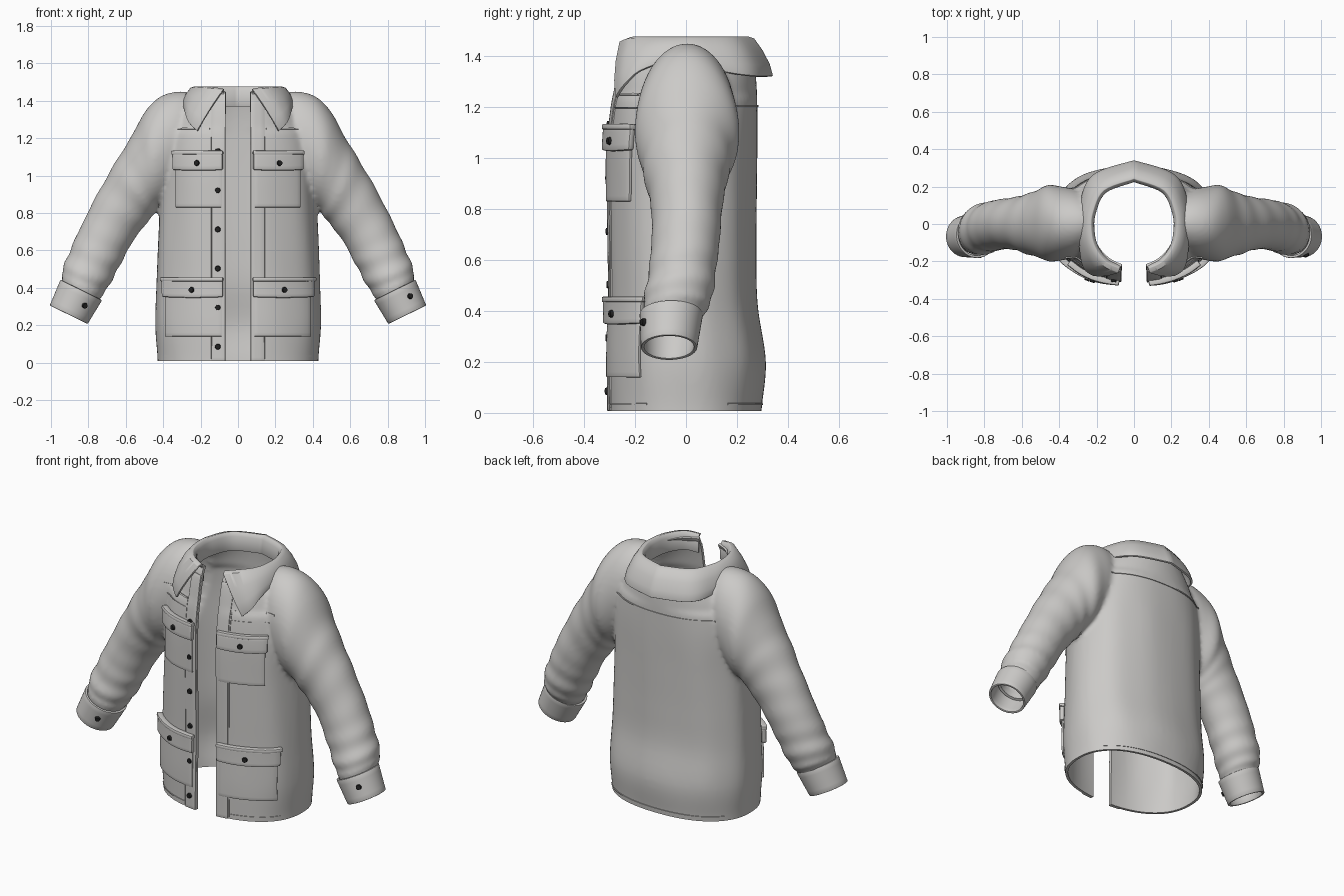
import bpy, bmesh, math
from mathutils import Vector
from mathutils.bvhtree import BVHTree

if "Cube" in bpy.data.objects:
    bpy.data.objects.remove(bpy.data.objects["Cube"])


def material(name, rgb):
    m = bpy.data.materials.new(name)
    m.use_nodes = True
    m.diffuse_color = (*rgb, 1)
    m.node_tree.nodes["Principled BSDF"].inputs["Base Color"].default_value = (*rgb, 1)
    return m


CLOTH = material("grey_cloth", (0.6, 0.59, 0.575))
BLACK = material("black_button", (0.015, 0.015, 0.015))
parts = []


def add(name, bm, mat):
    mesh = bpy.data.meshes.new(name)
    bm.to_mesh(mesh)
    bm.free()
    ob = bpy.data.objects.new(name, mesh)
    bpy.context.scene.collection.objects.link(ob)
    mesh.materials.append(mat)
    parts.append(ob)
    return ob


def skin(bm, rows, wrap=False, caps=False):
    """Join rows of points with quads."""
    vs = [[bm.verts.new(p) for p in r] for r in rows]
    n = len(vs[0])
    for a, b in zip(vs, vs[1:]):
        for i in range(n if wrap else n - 1):
            j = (i + 1) % n
            bm.faces.new((a[i], a[j], b[j], b[i]))
    if caps:
        bm.faces.new(vs[0])
        bm.faces.new(vs[-1])
    bmesh.ops.recalc_face_normals(bm, faces=bm.faces)


def spline(keys, steps):
    """Smooth interpolation through tuples of numbers."""
    keys = [Vector(k) for k in keys]
    out = []
    for i in range(len(keys) - 1):
        p0, p1, p2 = keys[max(i - 1, 0)], keys[i], keys[i + 1]
        p3 = keys[min(i + 2, len(keys) - 1)]
        for s in range(steps):
            t = s / steps
            m1, m2 = (p2 - p0) * 0.5, (p3 - p1) * 0.5
            out.append(p1 + m1 * t + ((p2 - p1) * 3 - m1 * 2 - m2) * t ** 2
                       + ((p1 - p2) * 2 + m1 + m2) * t ** 3)
    return out + [keys[-1]]


def bake(ob):
    """Replace the mesh by its modified version."""
    dg = bpy.context.evaluated_depsgraph_get()
    ob.data = bpy.data.meshes.new_from_object(ob.evaluated_get(dg))
    ob.modifiers.clear()


def thicken(ob, thickness, offset=0.0, bevel=0.0):
    mod = ob.modifiers.new("thickness", "SOLIDIFY")
    mod.thickness, mod.offset = thickness, offset
    if bevel:
        bev = ob.modifiers.new("bevel", "BEVEL")
        bev.width, bev.segments, bev.limit_method = bevel, 2, "ANGLE"
        bev.angle_limit = math.radians(50)
    bake(ob)


# Torso: height, half width, front depth, back depth
TORSO = [(-.1, .43, .305, .29), (.02, .43, .305, .297), (.2, .443, .305, .312),
         (.42, .437, .3, .28), (.62, .43, .302, .275), (.85, .42, .305, .277),
         (1.05, .415, .305, .28), (1.17, .4, .295, .28), (1.27, .37, .28, .278),
         (1.36, .315, .265, .27), (1.42, .265, .25, .258), (1.46, .228, .235, .242),
         (1.56, .222, .23, .235)]


def power(v, e):
    return math.copysign(abs(v) ** e, v)


bm = bmesh.new()
rows = []
for z, w, f, b in spline(TORSO, 5):
    e = 2 / (2.3 if z < 1.25 else 2.05)
    fold = 0.007 * max(0, min(1, z * 4, (1.2 - z) * 4))
    row = []
    for k in range(72):
        a = math.tau * k / 72
        c, s = math.cos(a), math.sin(a)
        g = 1 + fold * math.sin(9 * a + 1.5 * z)
        row.append((w * power(c, e) * g, (b if s > 0 else f) * power(s, e) * g, z))
    rows.append(row)
skin(bm, rows, True, True)

# Sleeves: outer x z, inner x z, front y, back y
SLEEVE = [(.2, 1.425, .2, 1.0, -.1, .12), (.3, 1.45, .3, .93, -.17, .18),
          (.41, 1.425, .37, .86, -.195, .2), (.495, 1.345, .42, .83, -.2, .21),
          (.57, 1.21, .435, .82, -.18, .185), (.65, 1.08, .455, .785, -.165, .165),
          (.74, .925, .5, .73, -.14, .145), (.82, .77, .57, .635, -.135, .135),
          (.89, .62, .63, .52, -.145, .12), (.94, .49, .7, .395, -.165, .1),
          (.94, .425, .74, .335, -.163, .065), (.965, .37, .77, .28, -.155, .035)]


def ring(key, count, side, wrinkle=lambda a: 1.0):
    ox, oz, ix, iz, f, b = key
    mid = Vector(((ox + ix) / 2, (f + b) / 2, (oz + iz) / 2))
    u, v = Vector(((ox - ix) / 2, 0, (oz - iz) / 2)), Vector((0, (b - f) / 2, 0))
    pts = []
    for k in range(count):
        a = math.tau * k / count
        p = mid + (u * math.cos(a) + v * math.sin(a)) * wrinkle(a)
        pts.append((p.x * side, p.y, p.z))
    return pts


for side in (-1, 1):
    keys = spline(SLEEVE, 8)
    rows = []
    for n, key in enumerate(keys):
        t = n / (len(keys) - 1)
        low = math.exp(-((t - .8) / .1) ** 2)
        high = math.exp(-((t - .5) / .15) ** 2)
        rows.append(ring(key, 48, side, lambda a: 1
                         + .04 * low * math.sin(t * 82 + .9 * math.sin(a))
                         + .016 * high * math.sin(t * 60 + 1.6 * math.sin(a + side))))
    skin(bm, rows, True, True)

# Fuse torso and sleeves into one smooth solid
shell = add("jacket_shell", bm, CLOTH)
mod = shell.modifiers.new("fuse", "REMESH")
mod.mode, mod.voxel_size = "VOXEL", 0.0125
bake(shell)
bm = bmesh.new()
bm.from_mesh(shell.data)
for _ in range(4):
    bmesh.ops.smooth_vert(bm, verts=bm.verts, factor=0.5, use_axis_x=True,
                          use_axis_y=True, use_axis_z=True)
bm.normal_update()
BODY = BVHTree.FromBMesh(bm)


def cut(co, no, keep=lambda c: True, clear=False):
    faces = [f for f in bm.faces if keep(f.calc_center_median())]
    geom = set(faces)
    for f in faces:
        geom.update(f.edges, f.verts)
    bmesh.ops.bisect_plane(bm, geom=list(geom), plane_co=co, plane_no=no, clear_outer=clear)


def remove(rule):
    bmesh.ops.delete(bm, geom=[f for f in bm.faces if rule(f.calc_center_median())],
                     context="FACES")


# Open the hem, cuffs, neck and front
GAP, NECK = 0.068, 1.45
cut((0, 0, .008), (0, 0, -1), clear=True)
for s in (-1, 1):
    cut((.86 * s, 0, .35), (.42 * s, 0, -.907),
        lambda c: c.x * s > .55 and c.z < .65, True)
    cut((GAP * s, 0, 0), (1, 0, 0), lambda c: c.y < 0)
cut((0, 0, NECK), (0, 0, 1))
remove(lambda c: c.z > NECK and math.hypot(c.x, c.y) < .28)
remove(lambda c: abs(c.x) < GAP and c.y < 0)
bm.to_mesh(shell.data)
bm.free()
thicken(shell, 0.016, -1)


def hit(x, z, tree=BODY, back=False):
    d = -1 if back else 1
    p, n, _, _ = tree.ray_cast(Vector((x, -2 * d, z)), Vector((0, d, 0)))
    return p, n


def plate(name, x0, x1, z0, z1, t, bevel=0.0, back=False, drop=0.0):
    """Cloth panel that follows the torso; drop lowers its middle edge."""
    nx, nz = max(2, int(abs(x1 - x0) / .02)), max(2, int((z1 - z0) / .02))
    rows = []
    for j in range(nz + 1):
        row = []
        for i in range(nx + 1):
            u = i / nx
            z = z0 + (z1 - z0) * j / nz - drop * math.sin(math.pi * u) * (1 - j / nz)
            p, n = hit(x0 + (x1 - x0) * u, z, back=back)
            row.append(p + n * t * .5)
        rows.append(row)
    b = bmesh.new()
    skin(b, rows)
    thicken(add(name, b, CLOTH), t, 0, bevel)


def button(name, x, z, tree=BODY, lift=0.0):
    p, n = hit(x, z, tree)
    b = bmesh.new()
    bmesh.ops.create_cone(b, cap_ends=True, segments=16, radius1=.016, radius2=.013,
                          depth=.014)
    q = n.to_track_quat("Z", "Y").to_matrix().to_4x4()
    q.translation = p + n * (lift + .004)
    b.transform(q)
    add(name, b, BLACK)


# Plackets, pockets, seams and cuffs on both sides
for s, label in ((-1, "right"), (1, "left")):
    plate(label + "_placket", GAP * s, .14 * s, .008, 1.4, .007, .002)
    plate(label + "_placket_stitch", .143 * s, .148 * s, .02, 1.24, .005)
    plate(label + "_yoke_seam", .15 * s, .37 * s, 1.245, 1.253, .006)
    plate(label + "_chest_seam", .15 * s, .34 * s, 1.195, 1.2, .004)
    plate(label + "_hem_stitch", .15 * s, .39 * s, .032, .038, .004)
    for row, x1, z0, z1, z2, bx in (("chest", .335, .83, 1.03, 1.125, .212),
                                    ("hip", .39, .14, .35, .45, .238)):
        name = label + "_" + row
        plate(name + "_pocket", .087 * s, (x1 - .006) * s, z0, z2 - .02, .012, .004)
        plate(name + "_flap", .08 * s, x1 * s, z1, z2, .028, .008, drop=.004)
        plate(name + "_flap_edge", .078 * s, (x1 + .004) * s, z2 - .016, z2 + .006, .033, .006)
        button(name + "_button", bx * s, (z1 + z2) / 2 - .012, lift=.028)

    # Cuff band with its button
    b = bmesh.new()
    ends = [(.943, .44, .733, .337, -.175, .06), (1.0, .303, .81, .21, -.17, .037)]
    skin(b, [ring(k, 48, s) for k in spline(ends, 4)], True)
    cuff = add(label + "_cuff", b, CLOTH)
    thicken(cuff, .014, 0, .004)
    tree = BVHTree.FromPolygons([v.co for v in cuff.data.vertices],
                                [p.vertices for p in cuff.data.polygons])
    button(label + "_cuff_button", *((.92, .355) if s > 0 else (-.82, .305)), tree)

for k in range(6):
    button("front_button", -.107, .085 + .209 * k, lift=.007)
plate("back_yoke_seam", -.33, .33, 1.2, 1.207, .005, back=True)
plate("back_hem_stitch", -.38, .38, .032, .038, .004, back=True)

# Collar: fold line point, then outer edge point, from back to front tip
COLLAR = [(0, .255, 1.468, 0, .335, 1.32), (.17, .19, 1.468, .2, .27, 1.32),
          (.235, .06, 1.468, .272, .16, 1.335), (.24, -.05, 1.468, .29, -.03, 1.38),
          (.215, -.14, 1.468, .282, -.17, 1.345), (.155, -.215, 1.468, .262, -.24, 1.285),
          (.08, -.25, 1.455, .217, -.272, 1.237)]
half = spline(COLLAR, 6)
mirror = [Vector((-k[0], k[1], k[2], -k[3], k[4], k[5])) for k in half[:0:-1]]
rows = []
for k in mirror + half:
    top, out = Vector(k[:3]), Vector(k[3:])
    r = Vector((top.x, top.y, 0)).normalized()
    band = top - r * .024
    rows.append([band - Vector((0, 0, .1)), band - Vector((0, 0, .015)),
                 top - r * .012 + Vector((0, 0, .003)), top + r * .008 - Vector((0, 0, .004)),
                 top.lerp(out, .35) + r * .014, top.lerp(out, .7) + r * .012, out])
bm = bmesh.new()
skin(bm, rows)
thicken(add("collar", bm, CLOTH), .013, 0, .003)

# Smooth shading with crisp edges
bpy.ops.object.select_all(action="DESELECT")
for ob in parts:
    ob.select_set(True)
bpy.context.view_layer.objects.active = shell
bpy.ops.object.shade_smooth_by_angle(angle=math.radians(40))
